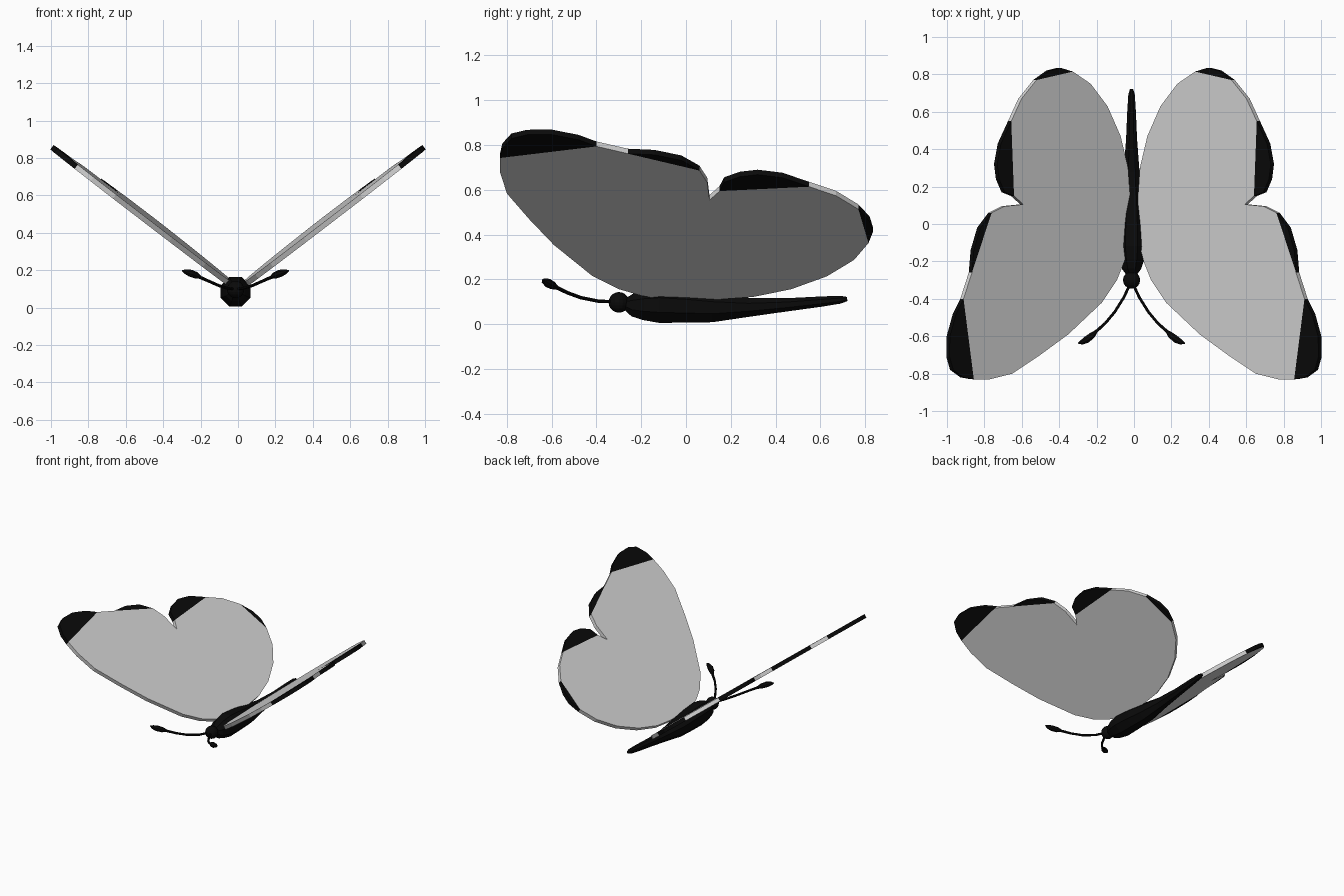
import bpy, bmesh, math
from mathutils import Vector

if "Cube" in bpy.data.objects:
    bpy.data.objects.remove(bpy.data.objects["Cube"])


def material(name, rgb):
    m = bpy.data.materials.new(name)
    m.diffuse_color = (*rgb, 1)
    m.use_nodes = True
    m.node_tree.nodes["Principled BSDF"].inputs["Base Color"].default_value = m.diffuse_color
    return m


PALE = material("pale_wing", (0.68, 0.68, 0.68))
BLACK = material("black", (0.003, 0.003, 0.003))
CX = -0.013  # body centre line


def make_object(name, bm, mats):
    me = bpy.data.meshes.new(name)
    bm.to_mesh(me)
    bm.free()
    for m in mats:
        me.materials.append(m)
    ob = bpy.data.objects.new(name, me)
    bpy.context.collection.objects.link(ob)
    return ob


def tube(name, path, sides):
    """Skin rings along a path of (x, y, z, radius)."""
    bm = bmesh.new()
    pts = [Vector(p[:3]) for p in path]
    rings = []
    for i, p in enumerate(pts):
        d = (pts[min(i + 1, len(pts) - 1)] - pts[max(i - 1, 0)]).normalized()
        u = d.cross(Vector((0, 0, 1))).normalized()
        v = u.cross(d)
        ring = []
        for k in range(sides):
            a = 2 * math.pi * (k + 0.5) / sides
            ring.append(bm.verts.new(p + (u * math.cos(a) + v * math.sin(a)) * path[i][3]))
        rings.append(ring)
    for a, b in zip(rings, rings[1:]):
        for k in range(sides):
            j = (k + 1) % sides
            bm.faces.new((a[k], a[j], b[j], b[k]))
    bm.faces.new(rings[0])
    bm.faces.new(rings[-1])
    bmesh.ops.recalc_face_normals(bm, faces=bm.faces)
    return make_object(name, bm, [BLACK])


# Wings: top-view outline on a tilted plane, with black tips cut off by chords
outline = [
    (0.035, -0.10), (0.06, -0.20), (0.10, -0.30), (0.18, -0.42), (0.36, -0.59),
    (0.51, -0.70), (0.66, -0.80), (0.78, -0.83),
    (0.865, -0.83), (0.92, -0.82), (0.975, -0.78), (0.995, -0.71),
    (0.993, -0.60), (0.96, -0.48), (0.92, -0.40),            # 8..14 fore tip
    (0.875, -0.26), (0.865, -0.14), (0.83, -0.02), (0.77, 0.06),  # 15..18 outer edge
    (0.70, 0.095), (0.60, 0.105),
    (0.65, 0.15), (0.70, 0.17), (0.73, 0.24), (0.74, 0.32),
    (0.72, 0.43), (0.665, 0.55),                             # 21..26 hind side
    (0.61, 0.67),
    (0.53, 0.77), (0.46, 0.82), (0.40, 0.835), (0.335, 0.815),    # 28..31 hind tip
    (0.24, 0.75), (0.15, 0.63), (0.08, 0.47), (0.04, 0.30), (0.03, 0.15),
]
tips = [(8, 14), (15, 18), (21, 26), (28, 31)]
bm = bmesh.new()
vs = [bm.verts.new((x, y, 0.095 + 0.78 * x + 0.02 * y)) for x, y in outline]
inside = {i for a, b in tips for i in range(a + 1, b)}
bm.faces.new([v for i, v in enumerate(vs) if i not in inside])
for a, b in tips:
    bm.faces.new(vs[a:b + 1]).material_index = 1
wings = make_object("wings", bm, [PALE, BLACK])
solid = wings.modifiers.new("thickness", 'SOLIDIFY')
solid.thickness = 0.028
solid.offset = 0
mirror = wings.modifiers.new("mirror", 'MIRROR')

# Body: thorax tapering into a long abdomen
body = [(-0.27, 0.09, 0.03), (-0.24, 0.085, 0.055), (-0.19, 0.085, 0.073),
        (-0.12, 0.085, 0.086), (0.0, 0.08, 0.08), (0.12, 0.073, 0.07),
        (0.28, 0.075, 0.046), (0.45, 0.086, 0.032), (0.60, 0.1, 0.025),
        (0.69, 0.109, 0.019), (0.72, 0.112, 0.01)]
tube("body", [(CX, y, z, r) for y, z, r in body], 8)

# Head
bm = bmesh.new()
bmesh.ops.create_uvsphere(bm, u_segments=16, v_segments=10, radius=0.046)
bmesh.ops.translate(bm, verts=bm.verts, vec=(CX, -0.3, 0.097))
make_object("head", bm, [BLACK])

# Antennae: thin curved stalks ending in clubs
stalk = [(0.008, -0.32, 0.10, 0.008), (0.04, -0.39, 0.102, 0.008),
         (0.09, -0.47, 0.118, 0.008), (0.14, -0.53, 0.14, 0.008),
         (0.19, -0.575, 0.162, 0.009), (0.21, -0.595, 0.172, 0.018),
         (0.24, -0.618, 0.184, 0.02), (0.265, -0.632, 0.192, 0.014),
         (0.285, -0.638, 0.198, 0.003)]
for side, s in (("left", -1), ("right", 1)):
    tube(side + "_antenna", [(CX + s * x, y, z, r) for x, y, z, r in stalk], 8)
